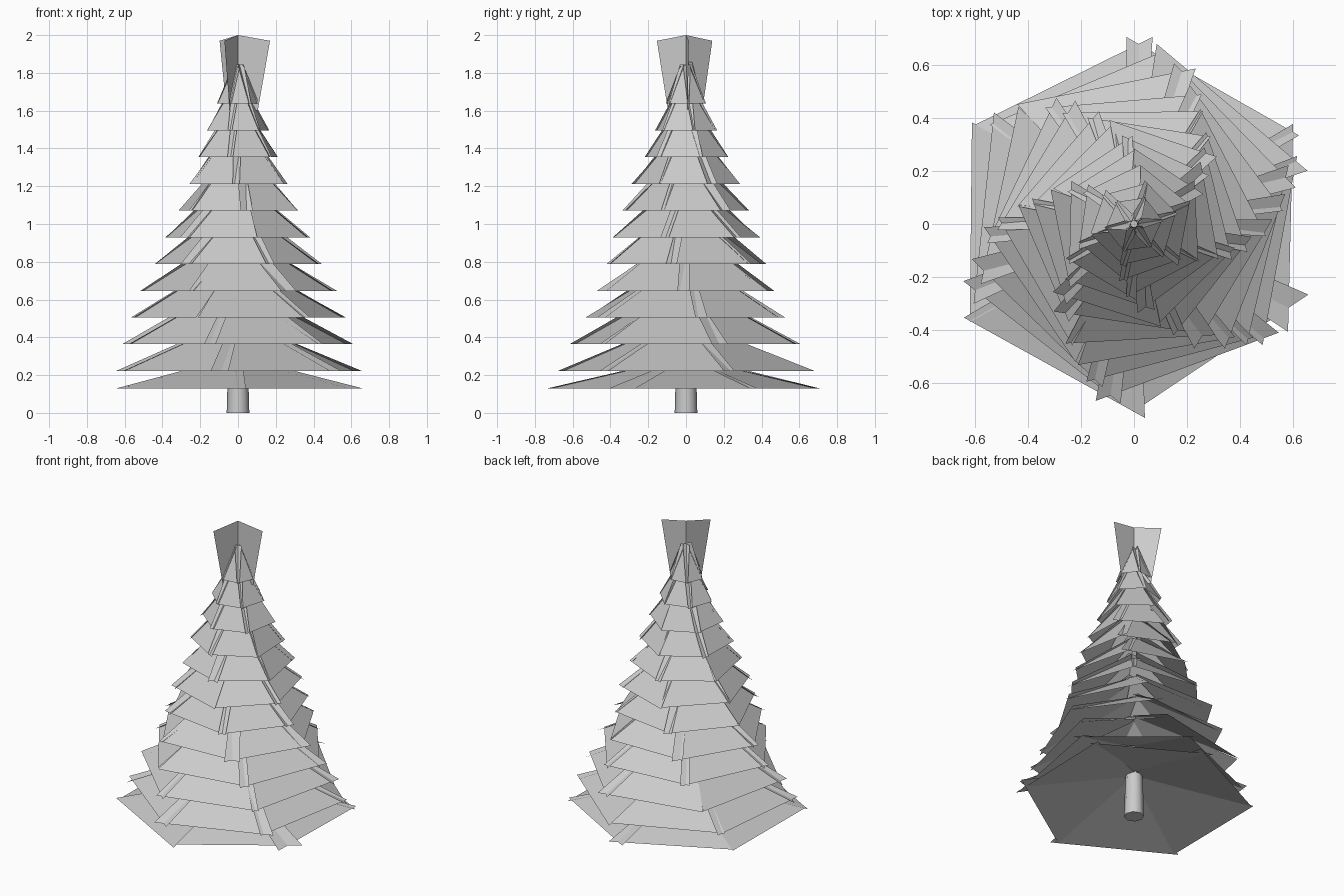
import bpy, bmesh, math, random
from mathutils import Vector

if "Cube" in bpy.data.objects:
    bpy.data.objects.remove(bpy.data.objects["Cube"])

random.seed(7)


def make_object(name, bm):
    mesh = bpy.data.meshes.new(name)
    bm.to_mesh(mesh)
    bm.free()
    ob = bpy.data.objects.new(name, mesh)
    bpy.context.collection.objects.link(ob)
    return ob


def add_card(bm, angle, points):
    """Quad given as (outward, sideways, up), turned around the trunk."""
    c, s = math.cos(angle), math.sin(angle)
    bm.faces.new([bm.verts.new(Vector((o * c - t * s, o * s + t * c, z)))
                  for o, t, z in points])


# Trunk: short smooth cylinder ending inside the lowest branches
bpy.ops.mesh.primitive_cone_add(vertices=8, radius1=0.06, radius2=0.05,
                                depth=0.36, location=(0, 0, 0.18))
trunk = bpy.context.object
trunk.name = "trunk"
bpy.ops.object.shade_smooth_by_angle(angle=math.radians(50))

# Branch tiers: six sloping trapezoid cards each, overlapping at the corners
# so neighbours cut through each other, and twisting up the tree
tier_heights = [0.13] + [0.222 + 0.1415 * i for i in range(11)]
for i, z in enumerate(tier_heights):
    corner = 0.72 - 0.405 * (z - 0.13)
    rise = (0.17, 0.27)[i] if i < 2 else min(0.32, 0.21 + 0.3 * (1.64 - z))
    bm = bmesh.new()
    for k in range(6):
        a = math.radians(60 * k - 7.5 * i + random.uniform(-4, 4))
        r = corner * 0.84 * random.uniform(0.97, 1.03)
        w = corner * random.uniform(0.52, 0.56)
        top = z + rise * random.uniform(0.9, 1.06)
        add_card(bm, a, [(r, -w, z), (r, w, z),
                         (0.012, 0.03, top), (0.012, -0.03, top)])
    make_object(f"branch_tier_{i + 1}", bm)

# Treetop: three upright cards fanning out from the axis
bm = bmesh.new()
for k in range(3):
    add_card(bm, math.radians(5 + 120 * k),
             [(0, 0, 1.6), (0.105, 0, 1.6), (0.17, 0, 1.97), (0, 0, 2.0)])
make_object("treetop_cards", bm)
